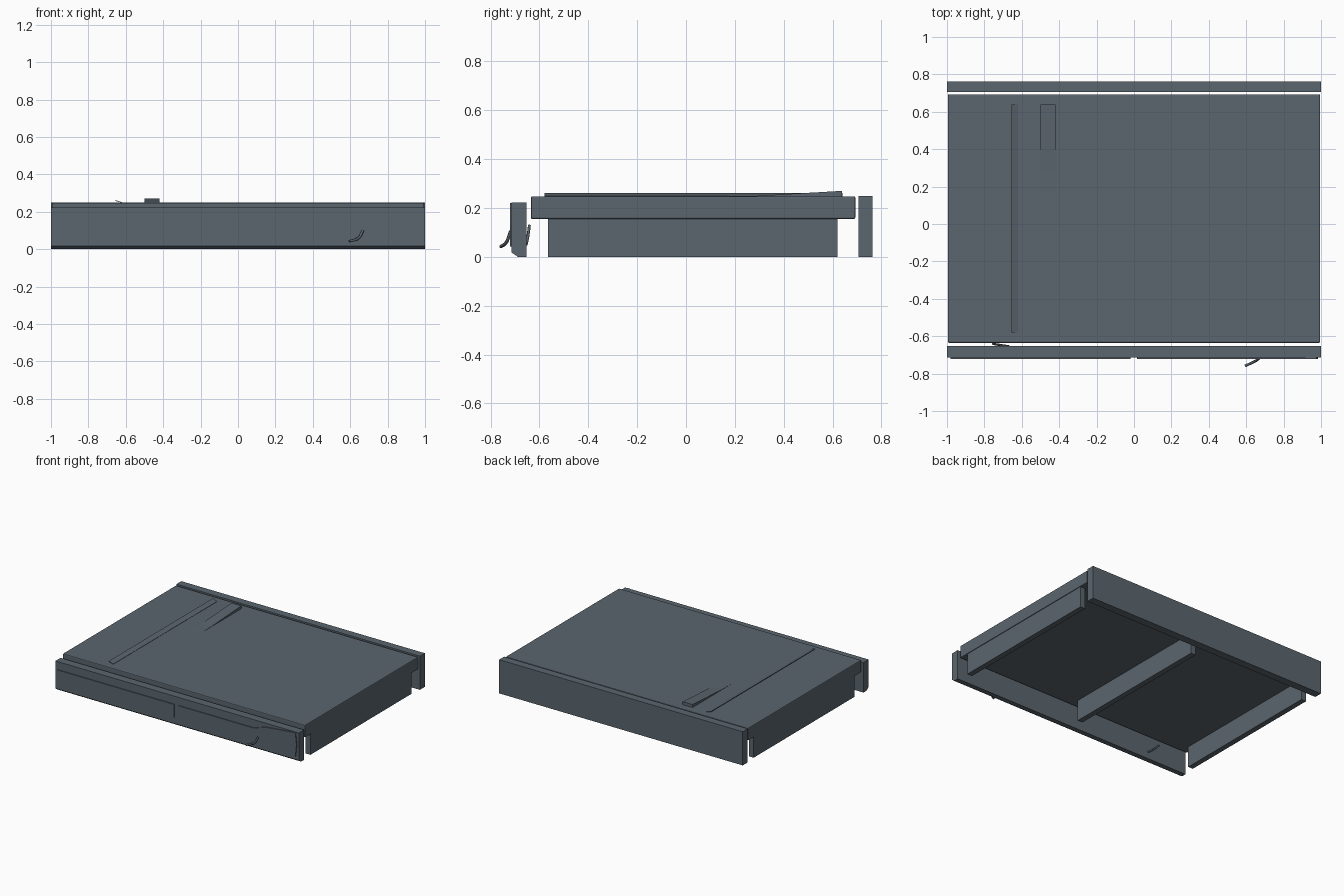
import bpy, bmesh
from mathutils import Vector

old = bpy.data.objects.get("Cube")
if old:
    bpy.data.objects.remove(old, do_unlink=True)

# Single slate colour
slate = bpy.data.materials.new("slate_grey")
slate.use_nodes = True
colour = (0.105, 0.133, 0.157, 1)
slate.diffuse_color = colour
slate.node_tree.nodes["Principled BSDF"].inputs["Base Color"].default_value = colour


def finish(name, bm):
    bmesh.ops.recalc_face_normals(bm, faces=bm.faces)
    mesh = bpy.data.meshes.new(name)
    bm.to_mesh(mesh)
    bm.free()
    mesh.materials.append(slate)
    obj = bpy.data.objects.new(name, mesh)
    bpy.context.collection.objects.link(obj)
    return obj


def prism(name, outline, sweep):
    """Sweep a planar outline along a vector into a closed solid."""
    bm = bmesh.new()
    face = bm.faces.new([bm.verts.new(p) for p in outline])
    result = bmesh.ops.extrude_face_region(bm, geom=[face], use_keep_orig=True)
    moved = [v for v in result["geom"] if isinstance(v, bmesh.types.BMVert)]
    bmesh.ops.translate(bm, verts=moved, vec=Vector(sweep))
    return finish(name, bm)


def box(name, x0, x1, y0, y1, z0, z1, bevel=0):
    corners = [(x0, y0, z0), (x1, y0, z0), (x1, y1, z0), (x0, y1, z0)]
    obj = prism(name, corners, (0, 0, z1 - z0))
    if bevel:
        mod = obj.modifiers.new("soft_edges", "BEVEL")
        mod.width = bevel
        mod.segments = 2
    return obj


def sliver(name, points, thickness):
    """Thin bent strip along a smooth path."""
    curve = bpy.data.curves.new(name, "CURVE")
    curve.dimensions = "3D"
    curve.bevel_depth = thickness
    curve.bevel_resolution = 1
    curve.use_fill_caps = True
    curve.resolution_u = 6
    spline = curve.splines.new("BEZIER")
    spline.bezier_points.add(len(points) - 1)
    for bp, p in zip(spline.bezier_points, points):
        bp.co = p
        bp.handle_left_type = bp.handle_right_type = "AUTO"
    curve.materials.append(slate)
    obj = bpy.data.objects.new(name, curve)
    bpy.context.collection.objects.link(obj)


# Main slab, back rail and the three runners beneath
box("top_slab", -0.995, 0.995, -0.635, 0.693, 0.155, 0.248, 0.006)
box("back_rail", -1, 1, 0.705, 0.763, 0, 0.25)
for name, x in (("right_runner", -0.97), ("middle_runner", 0), ("left_runner", 0.97)):
    box(name, x - 0.02, x + 0.02, -0.565, 0.62, 0, 0.156)

# Front rail with a chamfered lower front edge
rail = [(-0.653, 0), (-0.653, 0.222), (-0.714, 0.222), (-0.714, 0.018), (-0.688, 0)]
prism("front_rail", [(-1, y, z) for y, z in rail], (2, 0, 0))

# Thin front panels; one is warped at its outer end
box("right_front_panel", -0.98, -0.02, -0.721, -0.713, 0.067, 0.163)
warped = [(0.015, 0.067), (0.62, 0.067), (0.68, 0.056), (0.975, 0.043),
          (0.985, 0.13), (0.975, 0.22), (0.73, 0.195), (0.635, 0.163), (0.015, 0.163)]
prism("left_front_panel", [(x, -0.713, z) for x, z in warped], (0, -0.008, 0))

# Bent slivers on both faces of the front rail
sliver("front_sliver", [(0.67, -0.718, 0.105), (0.645, -0.735, 0.06), (0.595, -0.758, 0.042)], 0.007)
sliver("rear_sliver", [(-0.67, -0.654, 0.05), (-0.715, -0.647, 0.085), (-0.755, -0.641, 0.128)], 0.006)

# Lifted strip and raised ramp on the top surface
strip = [(-0.655, 0.258), (-0.655, 0.262), (-0.618, 0.25), (-0.618, 0.247)]
prism("lifted_strip", [(x, -0.58, z) for x, z in strip], (0, 1.22, 0))
ramp = [(0.05, 0.246), (0.29, 0.25), (0.638, 0.27), (0.638, 0.246)]
prism("raised_ramp", [(-0.5, y, z) for y, z in ramp], (0.08, 0, 0))
